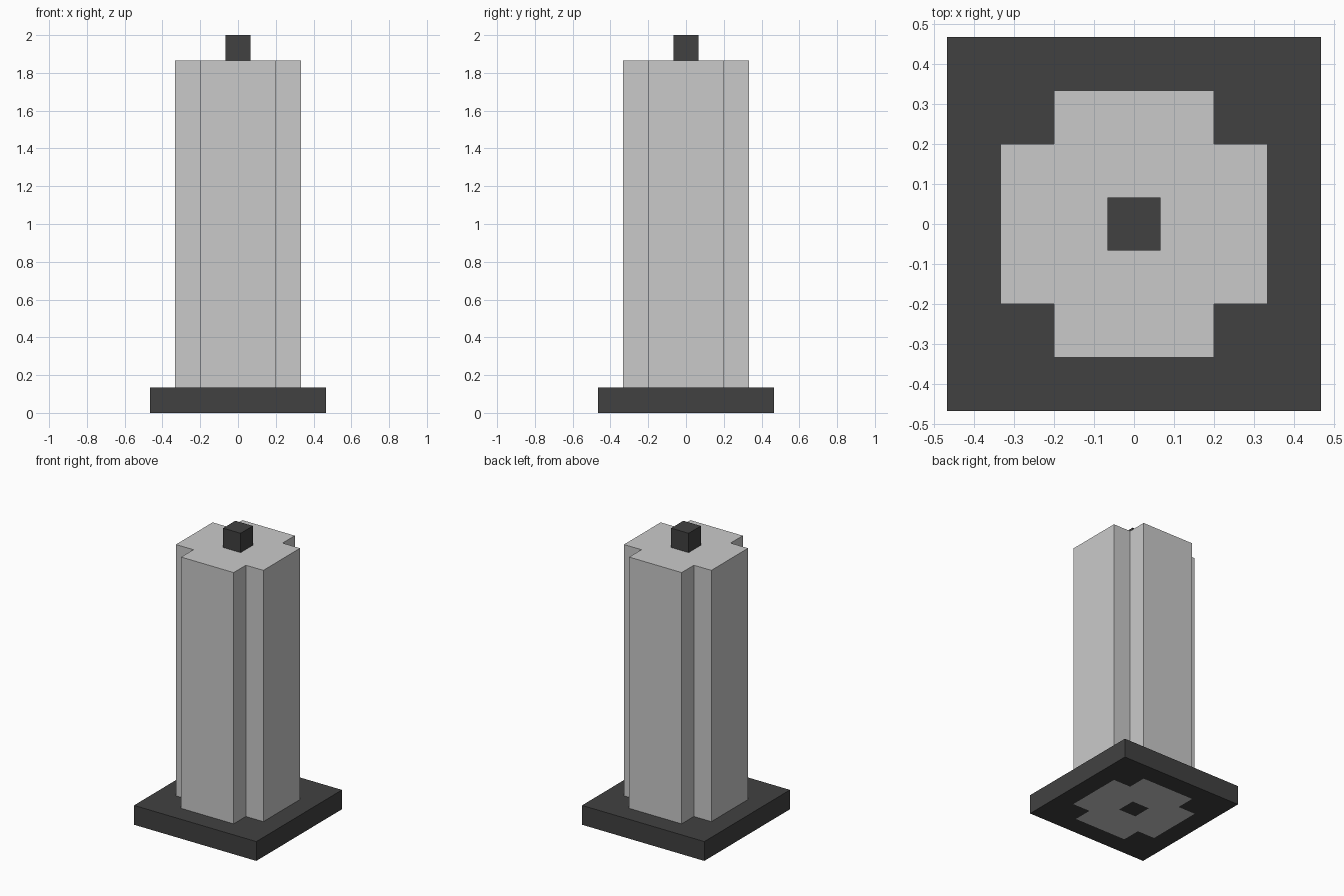
import bpy, bmesh, math

if "Cube" in bpy.data.objects:
    bpy.data.objects.remove(bpy.data.objects["Cube"])

U = 2 / 30  # module of the model


def material(name, v):
    m = bpy.data.materials.new(name)
    m.diffuse_color = (v, v, v, 1)
    m.use_nodes = True
    m.node_tree.nodes["Principled BSDF"].inputs["Base Color"].default_value = m.diffuse_color
    return m


dark = material("dark_grey", 0.053)
light = material("light_grey", 0.59)

in_base = lambda x, y: True
in_mast = lambda x, y: max(abs(x), abs(y)) < 1
in_tower = lambda x, y: max(abs(x), abs(y)) < 5 and min(abs(x), abs(y)) < 3


def block(name, inside, z0, z1, mats, bottom_rule=None):
    """Extrude the plan cells chosen by inside() from z0 to z1."""
    lines = [-7, -5, -3, -1, 1, 3, 5, 7]
    bm = bmesh.new()
    for x0, x1 in zip(lines, lines[1:]):
        for y0, y1 in zip(lines, lines[1:]):
            if inside((x0 + x1) / 2, (y0 + y1) / 2):
                bm.faces.new([bm.verts.new((x * U, y * U, z0 * U)) for x, y in
                              ((x0, y0), (x1, y0), (x1, y1), (x0, y1))])
    bmesh.ops.remove_doubles(bm, verts=bm.verts, dist=1e-4)
    ext = bmesh.ops.extrude_face_region(bm, geom=bm.faces[:], use_keep_orig=True)
    top = [g for g in ext["geom"] if isinstance(g, bmesh.types.BMVert)]
    bmesh.ops.translate(bm, verts=top, vec=(0, 0, (z1 - z0) * U))
    bmesh.ops.recalc_face_normals(bm, faces=bm.faces)
    # Underside colours follow the footprints of the parts above
    if bottom_rule:
        for f in bm.faces:
            c = f.calc_center_median() / U
            if f.normal.z < -0.5:
                f.material_index = bottom_rule(c.x, c.y)
    bmesh.ops.dissolve_limit(bm, angle_limit=math.radians(1), verts=bm.verts,
                             edges=bm.edges, delimit={'MATERIAL'})
    me = bpy.data.meshes.new(name)
    bm.to_mesh(me)
    bm.free()
    for m in mats:
        me.materials.append(m)
    ob = bpy.data.objects.new(name, me)
    bpy.context.collection.objects.link(ob)


# Square base with the tower and mast footprints showing underneath
block("base", in_base, 0, 2, [dark, light],
      lambda x, y: int(in_tower(x, y) and not in_mast(x, y)))
# Cross-shaped tower
block("tower", in_tower, 2, 28, [light])
# Small block on the roof
block("roof_block", in_mast, 28, 30, [dark])
